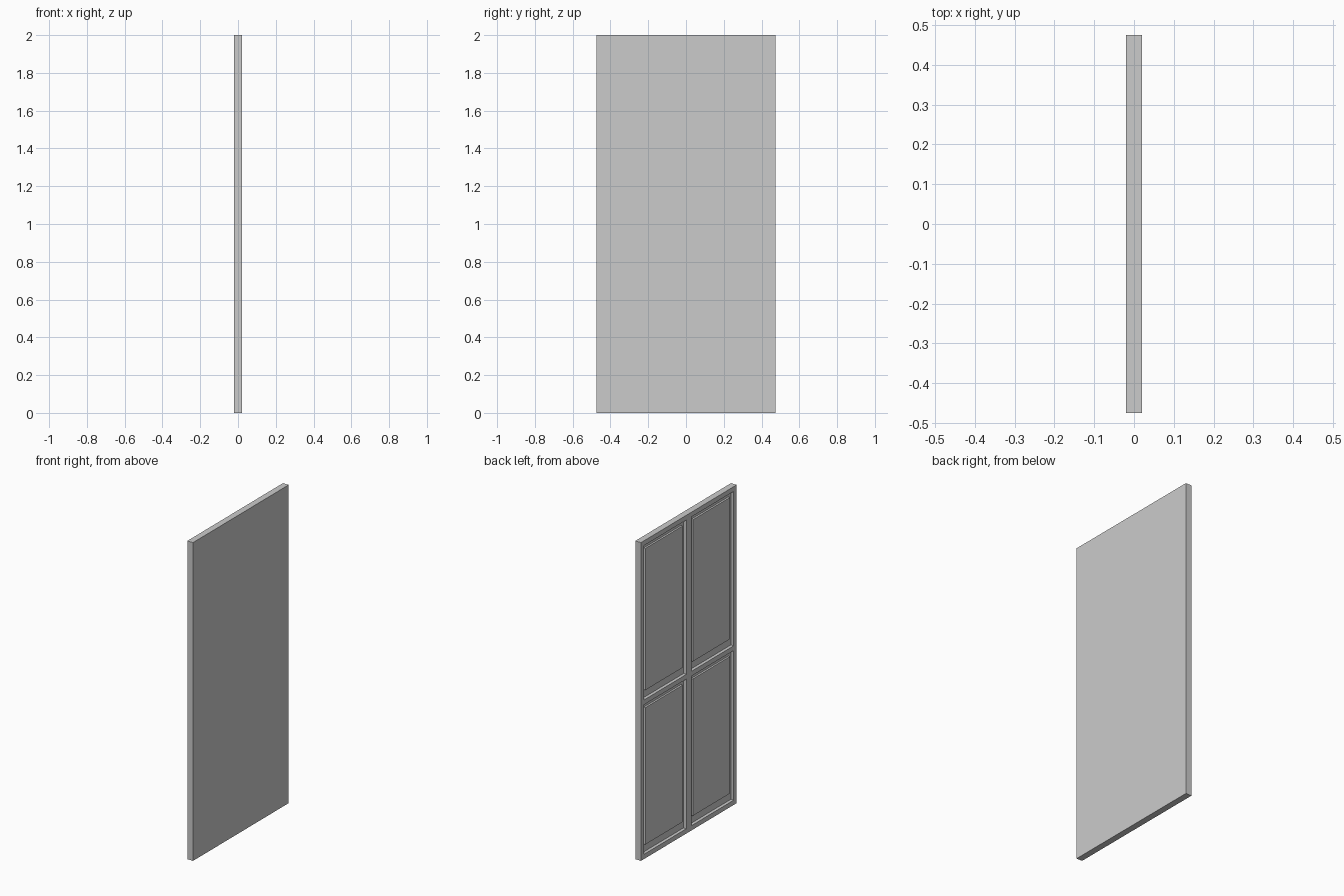
import bpy, bmesh

if "Cube" in bpy.data.objects:
    bpy.data.objects.remove(bpy.data.objects["Cube"])

W, H, T = 0.95, 2.0, 0.04      # width (y), height (z), thickness (x)
FRAME = 0.03                   # outer frame width
DEPTH = 0.02                   # recess depth on the -x side
BACK = -T / 2


def box(name, x, y, z):
    """Box from (min, max) ranges on each axis."""
    bm = bmesh.new()
    bmesh.ops.create_cube(bm, size=1)
    for v in bm.verts:
        for i, (a, b) in enumerate((x, y, z)):
            v.co[i] = a if v.co[i] < 0 else b
    mesh = bpy.data.meshes.new(name)
    bm.to_mesh(mesh)
    bm.free()
    obj = bpy.data.objects.new(name, mesh)
    bpy.context.collection.objects.link(obj)
    return obj


# Solid door leaf
door = box("door_leaf", (BACK, T / 2), (-W / 2, W / 2), (0, H))

# Four recesses leave the frame, centre mullion and middle rail
MULLION = 0.025
rows = {"lower": (FRAME, 0.97), "upper": (1.0, H - FRAME)}
sides = {"left": (MULLION, W / 2 - FRAME), "right": (FRAME - W / 2, -MULLION)}
for row, (z0, z1) in rows.items():
    for side, (y0, y1) in sides.items():
        cutter = box(f"{row}_{side}_cutter", (BACK - 0.02, BACK + DEPTH), (y0, y1), (z0, z1))
        cutter.hide_render = True
        cutter.hide_set(True)
        mod = door.modifiers.new(cutter.name, 'BOOLEAN')
        mod.operation = 'DIFFERENCE'
        mod.solver = 'EXACT'
        mod.object = cutter

        # Raised field inside each recess
        box(f"{row}_{side}_panel", (BACK + 0.008, BACK + DEPTH + 0.002),
            (y0 + 0.025, y1 - 0.025), (z0 + 0.05, z1 - 0.03))
